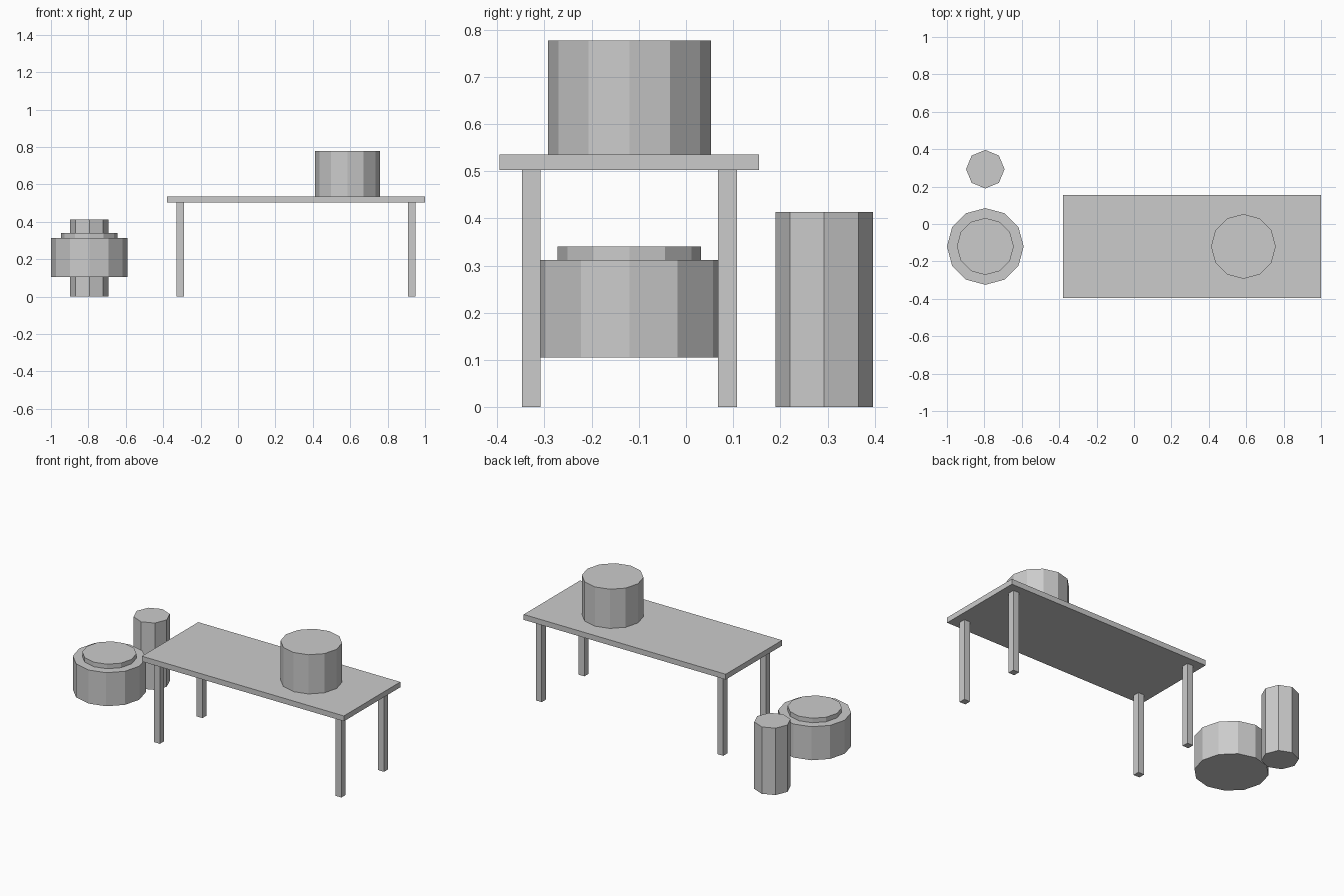
import bpy
import math

cube = bpy.data.objects.get("Cube")
if cube:
    bpy.data.objects.remove(cube, do_unlink=True)

# Single flat grey
grey = bpy.data.materials.new("light_grey")
grey.use_nodes = True
colour = (0.6, 0.6, 0.6, 1)
grey.diffuse_color = colour
grey.node_tree.nodes["Principled BSDF"].inputs["Base Color"].default_value = colour


def finish(name):
    obj = bpy.context.object
    obj.name = name
    obj.data.materials.append(grey)


def box(name, centre, size, z0, z1):
    bpy.ops.mesh.primitive_cube_add(size=1, location=(*centre, (z0 + z1) / 2))
    bpy.context.object.scale = (*size, z1 - z0)
    bpy.ops.object.transform_apply(location=False, rotation=False, scale=True)
    finish(name)


def drum(name, centre, radius, z0, z1, sides=12):
    bpy.ops.mesh.primitive_cylinder_add(vertices=sides, radius=radius, depth=z1 - z0,
                                        location=(*centre, (z0 + z1) / 2))
    finish(name)


# Table: a thin top on four square legs
TABLE_X, TABLE_Y = 0.31, -0.12
TOP_UNDER, TOP_OVER = 0.502, 0.535
box("table_top", (TABLE_X, TABLE_Y), (1.38, 0.55), TOP_UNDER, TOP_OVER)
for side, sx in (("right", -1), ("left", 1)):
    for end, sy in (("front", -1), ("back", 1)):
        box(f"{end}_{side}_leg", (TABLE_X + sx * 0.62, TABLE_Y + sy * 0.208),
            (0.04, 0.04), 0, TOP_UNDER)

# Pot standing on the table
drum("table_pot", (0.585, TABLE_Y), 0.173, TOP_OVER, 0.777)

# Raised drum with a smaller lid beside the table
drum("side_drum", (-0.795, TABLE_Y), 0.205, 0.105, 0.312)
drum("side_drum_lid", (-0.795, TABLE_Y), 0.152, 0.312, 0.34)

# Tall eight-sided post behind the drum
drum("tall_post", (-0.795, 0.293), 0.103, 0, 0.413, sides=8)
